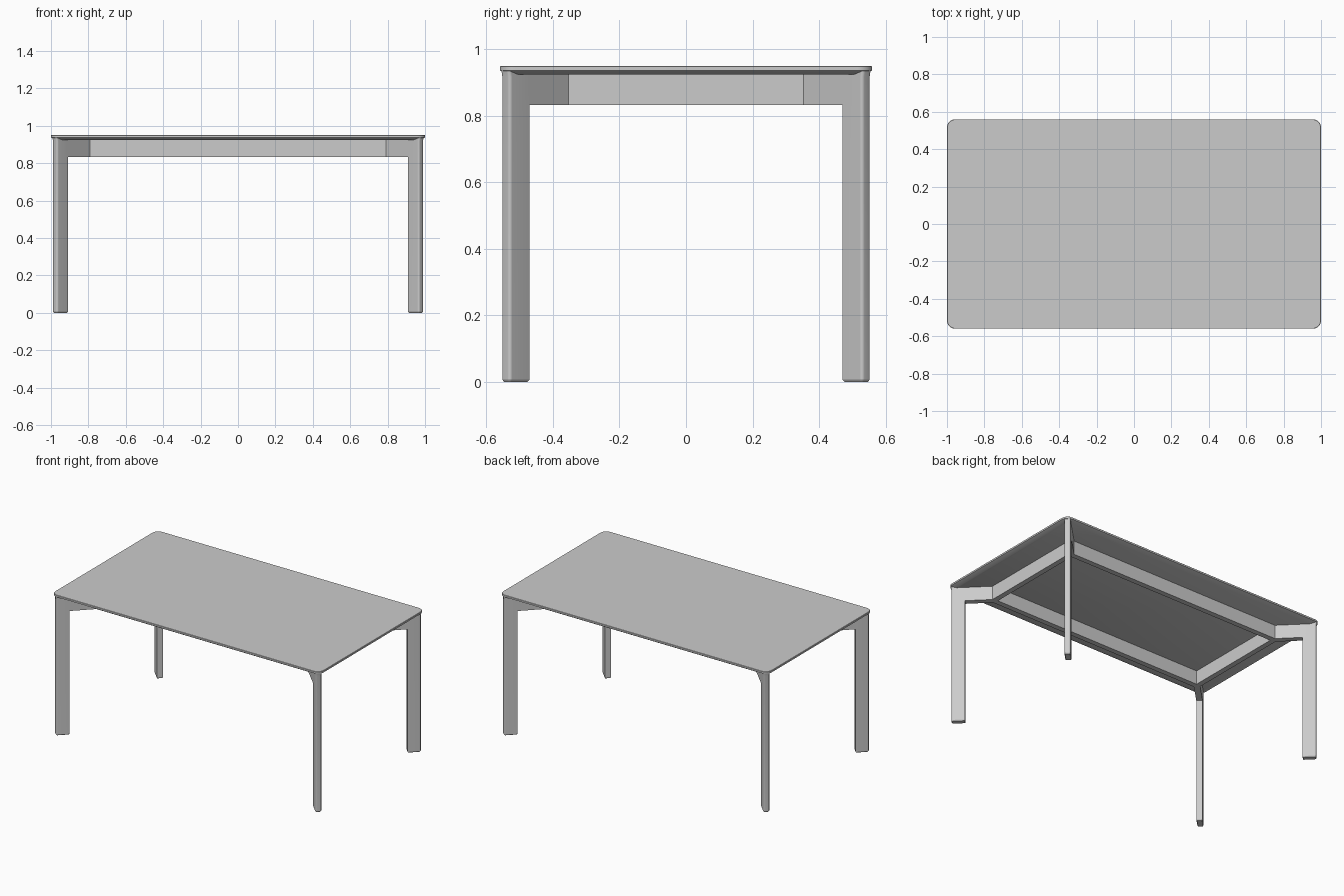
import bpy, bmesh
from math import cos, sin, pi, sqrt

if "Cube" in bpy.data.objects:
    bpy.data.objects.remove(bpy.data.objects["Cube"])

HX, HY = 1.0, 0.56          # tabletop half sizes
LX, LY = 0.98, 0.543        # middle of each leg's outer end
T = 0.038                   # plank thickness of legs and arms
Q = sqrt(0.5)


def loft(name, rings, smooth=True):
    """Skin a stack of equal-length rings and cap both ends."""
    bm = bmesh.new()
    rows = [[bm.verts.new(p) for p in ring] for ring in rings]
    n = len(rows[0])
    for a, b in zip(rows, rows[1:]):
        for i in range(n):
            j = (i + 1) % n
            bm.faces.new((a[i], a[j], b[j], b[i]))
    bm.faces.new(rows[0])
    bm.faces.new(rows[-1])
    bmesh.ops.recalc_face_normals(bm, faces=bm.faces)
    me = bpy.data.meshes.new(name)
    bm.to_mesh(me)
    bm.free()
    ob = bpy.data.objects.new(name, me)
    bpy.context.collection.objects.link(ob)
    if smooth:
        bpy.ops.object.select_all(action='DESELECT')
        ob.select_set(True)
        bpy.context.view_layer.objects.active = ob
        bpy.ops.object.shade_smooth_by_angle(angle=0.5)
    return ob


def rounded_rect(hx, hy, r, z, seg=8):
    pts = []
    for k, (sx, sy) in enumerate(((1, 1), (-1, 1), (-1, -1), (1, -1))):
        for i in range(seg + 1):
            a = (k + i / seg) * pi / 2
            pts.append((sx * (hx - r) + r * cos(a), sy * (hy - r) + r * sin(a), z))
    return pts


def plank_ring(sx, sy, s0, s1, half, r, z, seg=6):
    """Diagonal plank section; s runs inward from the corner, outer corners rounded."""
    uv = [(s1, -half), (s1, half)]
    for i in range(seg + 1):
        a = i / seg * pi / 2
        uv.append((s0 + r - r * sin(a), half - r + r * cos(a)))
    for i in range(seg + 1):
        a = i / seg * pi / 2
        uv.append((s0 + r - r * cos(a), -half + r - r * sin(a)))
    return [(sx * (LX - (u + v) * Q), sy * (LY - (u - v) * Q), z) for u, v in uv]


# Tabletop: thin edge with an undercut chamfer below
top_rings = [(0.03, 0.925), (0.0, 0.937), (0.0, 0.948), (0.002, 0.95)]
loft("tabletop", [rounded_rect(HX - d, HY - d, 0.045 - d, z) for d, z in top_rings])

# Legs set at 45 degrees, with diagonal arms reaching in to the frame
h = T / 2
for sx, sy, side in ((-1, -1, "front_left"), (1, -1, "front_right"),
                     (-1, 1, "back_left"), (1, 1, "back_right")):
    loft(side + "_leg", [
        plank_ring(sx, sy, 0.004, 0.079, h - 0.004, 0.008, 0.0),
        plank_ring(sx, sy, 0.0, 0.083, h, 0.01, 0.007),
        plank_ring(sx, sy, 0.0, 0.083, h, 0.01, 0.918),
        plank_ring(sx, sy, -0.005, 0.083, h, 0.01, 0.942)])
    loft(side + "_arm", [
        plank_ring(sx, sy, 0.06, 0.1766 / Q, h, 0.004, z, 1)
        for z in (0.833, 0.93)], smooth=False)

# Rectangular apron frame between the arms, open in the middle
FX, FY, W = LX - 0.163, LY - 0.163, 0.035


def rect(hx, hy, z):
    return [(hx, hy, z), (-hx, hy, z), (-hx, -hy, z), (hx, -hy, z)]


bm = bmesh.new()
loops = [[bm.verts.new(p) for p in rect(FX - d, FY - d, z)]
         for d, z in ((0, 0.833), (0, 0.93), (W, 0.93), (W, 0.833))]
for k in range(4):
    a, b = loops[k], loops[(k + 1) % 4]
    for i in range(4):
        j = (i + 1) % 4
        bm.faces.new((a[i], a[j], b[j], b[i]))
bmesh.ops.recalc_face_normals(bm, faces=bm.faces)
me = bpy.data.meshes.new("apron_frame")
bm.to_mesh(me)
bm.free()
bpy.context.collection.objects.link(bpy.data.objects.new("apron_frame", me))
